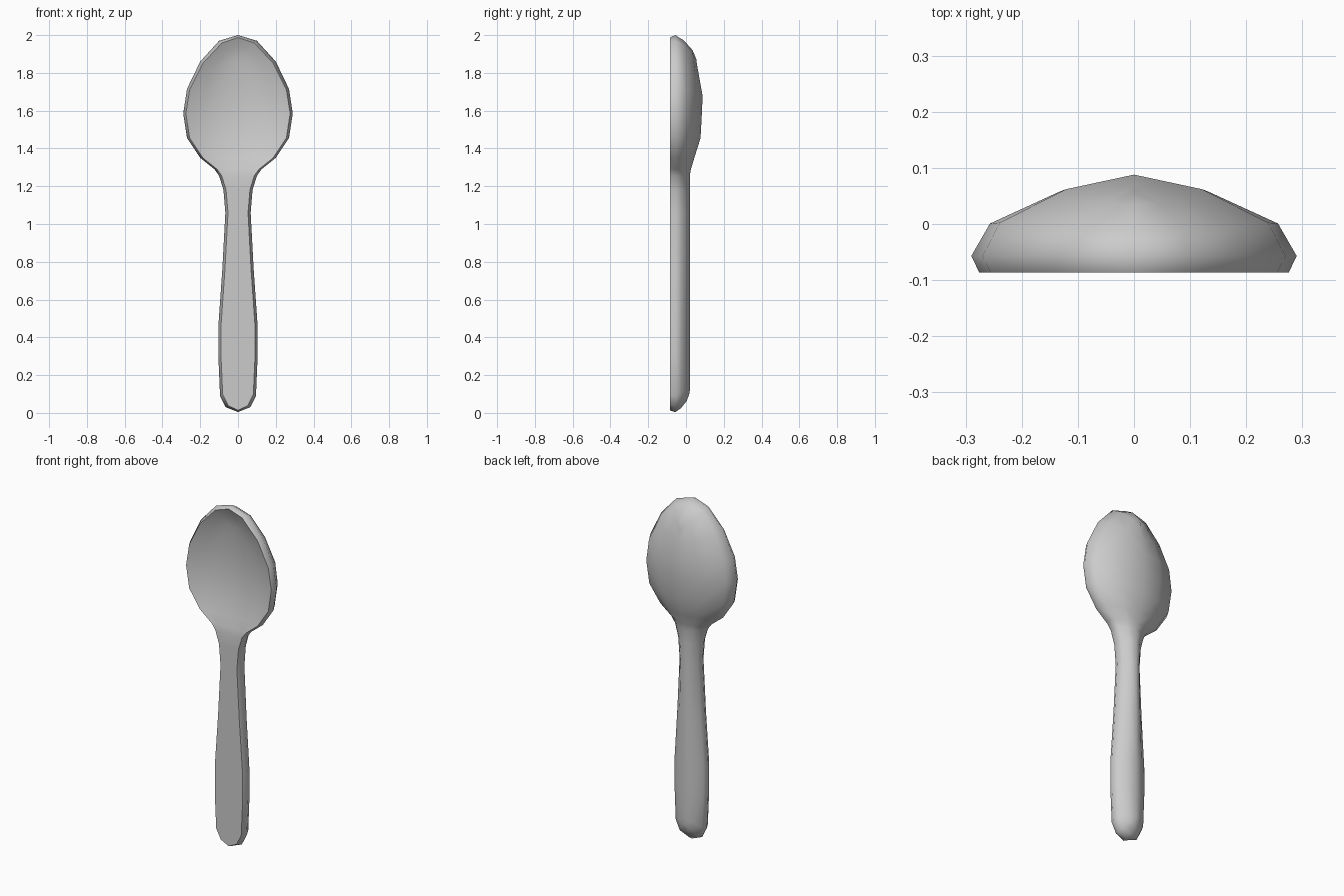
import bpy, bmesh, math

if "Cube" in bpy.data.objects:
    bpy.data.objects.remove(bpy.data.objects["Cube"])

FRONT, EDGE = -0.086, -0.057

# Half outline, top to bottom: half width, height, back spine y, bowl hollow depth
OUTLINE = [
    (0, 2.0, .055, .04), (.10, 1.97, .057, .045), (.20, 1.86, .070, .055),
    (.27, 1.715, .088, .062), (.29, 1.585, .084, .062), (.27, 1.455, .077, .052),
    (.20, 1.35, .044, .025), (.125, 1.29, .026, .008), (.10, 1.255, .02, 0),
    (.077, 1.18, .02, 0), (.067, 1.06, .02, 0), (.083, .76, .02, 0),
    (.104, .46, .02, 0), (.104, .30, .02, 0), (.095, .09, .02, 0),
    (.065, .03, .02, 0), (0, .004, .017, 0)]

# Nested loops, front centre to back centre:
# width scale, sideways inset, end shrink, side of the spoon, share of depth
LOOPS = [
    (0, 0, .62, "front", 1), (.33, 0, .72, "front", .89), (.67, 0, .85, "front", .55),
    (1, .014, .968, "front", 0), (1, 0, 1, "back", 0),
    (.885, 0, .93, "back", .41), (.45, 0, .80, "back", .82), (0, 0, .68, "back", 1)]


def place(point, loop):
    w, z, back, hollow = point
    scale, inset, shrink, side, share = loop
    x = max(w * scale - inset, 0)
    # pull loops inward toward the bowl centre and the handle end
    if z > 1.6:
        z = 1.6 + (z - 1.6) * shrink
    elif z < 0.3:
        z = 0.3 - (0.3 - z) * shrink
    if side == "front":
        y = FRONT + hollow * share
    else:
        y = EDGE + (back - EDGE) * share
    return x, y, z


# Spoon: skin the loops on one half, then mirror
bm = bmesh.new()
grid = [[bm.verts.new(place(p, lp)) for p in OUTLINE] for lp in LOOPS]
for a, b in zip(grid, grid[1:]):
    for i in range(len(OUTLINE) - 1):
        bm.faces.new((a[i], a[i + 1], b[i + 1], b[i]))
half = bm.verts[:] + bm.edges[:] + bm.faces[:]
copy = bmesh.ops.duplicate(bm, geom=half)["geom"]
bmesh.ops.scale(bm, vec=(-1, 1, 1),
                verts=[g for g in copy if isinstance(g, bmesh.types.BMVert)])
bmesh.ops.remove_doubles(bm, verts=bm.verts[:], dist=1e-4)
bmesh.ops.recalc_face_normals(bm, faces=bm.faces[:])

mesh = bpy.data.meshes.new("spoon")
bm.to_mesh(mesh)
bm.free()
spoon = bpy.data.objects.new("spoon", mesh)
bpy.context.collection.objects.link(spoon)
bpy.context.view_layer.objects.active = spoon
spoon.select_set(True)
bpy.ops.object.shade_smooth_by_angle(angle=math.radians(58))
